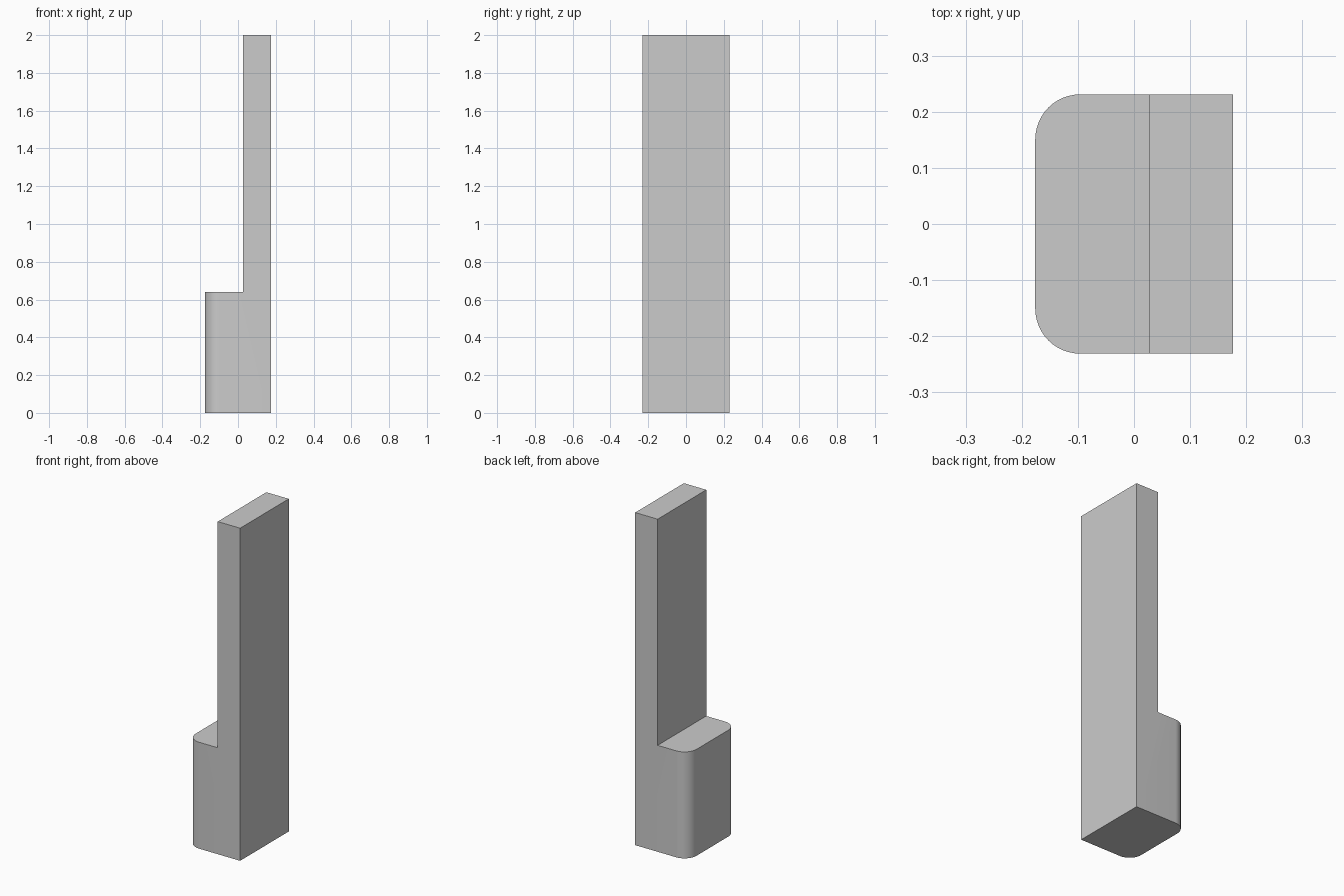
import bpy, bmesh

if "Cube" in bpy.data.objects:
    bpy.data.objects.remove(bpy.data.objects["Cube"])

HALF_X, HALF_Y = 0.176, 0.231
STEP_X, STEP_Z, TOP_Z = 0.027, 0.64, 2.0
RADIUS = 0.08

# L-shaped side profile, extruded across the width
profile = [(-HALF_X, 0), (HALF_X, 0), (HALF_X, TOP_Z),
           (STEP_X, TOP_Z), (STEP_X, STEP_Z), (-HALF_X, STEP_Z)]
bm = bmesh.new()
face = bm.faces.new([bm.verts.new((x, -HALF_Y, z)) for x, z in profile])
ext = bmesh.ops.extrude_face_region(bm, geom=[face], use_keep_orig=True)
for v in ext["geom"]:
    if isinstance(v, bmesh.types.BMVert):
        v.co.y = HALF_Y
bmesh.ops.recalc_face_normals(bm, faces=bm.faces[:])

# Rounded vertical corners of the low block
corners = [e for e in bm.edges
           if all(v.co.x < -HALF_X + 1e-4 for v in e.verts)
           and abs(e.verts[0].co.z - e.verts[1].co.z) > 0.1]
bmesh.ops.bevel(bm, geom=corners, offset=RADIUS, offset_type='OFFSET',
                segments=12, profile=0.5, affect='EDGES')
bmesh.ops.recalc_face_normals(bm, faces=bm.faces[:])

mesh = bpy.data.meshes.new("stepped_block")
bm.to_mesh(mesh)
bm.free()
block = bpy.data.objects.new("stepped_block", mesh)
bpy.context.collection.objects.link(block)

# Smooth the rounded corners, keep the other edges sharp
bpy.context.view_layer.objects.active = block
block.select_set(True)
bpy.ops.object.shade_smooth_by_angle()
